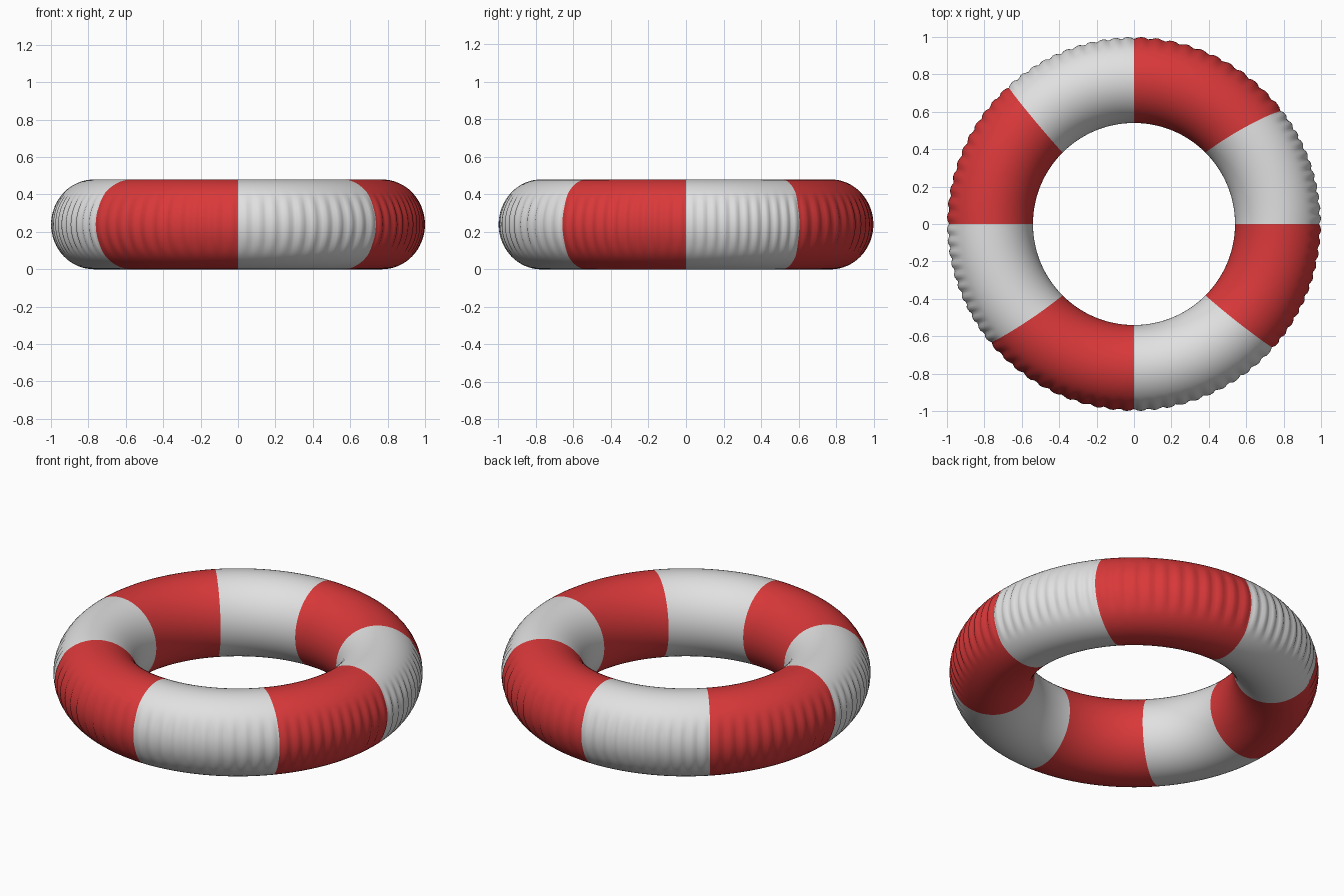
import bpy, math

if "Cube" in bpy.data.objects:
    bpy.data.objects.remove(bpy.data.objects["Cube"])

R, RW, RH = 0.77, 0.23, 0.24        # ring radius, tube half width, tube half height
SEG, TUBE, RIPPLES = 48, 64, 11     # steps per sector, steps round tube, wrinkles per sector
outer = [0, 37.7, 90, 132.6, 180, 219.7, 270, 318.2, 360]   # sector limits on the outside
inner = [45 * k for k in range(9)]                          # sector limits on the inside


def mat(name, col):
    m = bpy.data.materials.new(name)
    m.diffuse_color = (*col, 1)
    m.use_nodes = True
    m.node_tree.nodes["Principled BSDF"].inputs["Base Color"].default_value = m.diffuse_color
    return m


# swept tube, with sector borders slanting from the inner to the outer rim
verts, faces, mats = [], [], []
N = 8 * SEG
for i in range(N):
    k, f = divmod(i, SEG)
    f /= SEG
    ai = inner[k] + (inner[k + 1] - inner[k]) * f
    ao = outer[k] + (outer[k + 1] - outer[k]) * f
    for j in range(TUBE):
        p = 2 * math.pi * j / TUBE
        r = R + RW * math.cos(p)
        t = (r - R + RW) / (2 * RW)
        a = math.radians(ai + (ao - ai) * t)
        # shallow wrinkles on the outer wall only
        mask = max(0.0, min(1.0, (math.cos(p) - 0.72) / 0.2))
        notch = (0.5 + 0.5 * math.cos(2 * math.pi * RIPPLES * f)) ** 2
        r -= 0.011 * mask * notch
        verts.append((r * math.cos(a), r * math.sin(a), RH + RH * math.sin(p)))
        i2, j2 = (i + 1) % N, (j + 1) % TUBE
        faces.append((i * TUBE + j, i2 * TUBE + j, i2 * TUBE + j2, i * TUBE + j2))
        mats.append((k + 1) % 2)      # white first, then red, alternating

me = bpy.data.meshes.new("swim_ring")
me.from_pydata(verts, [], faces)
me.materials.append(mat("red", (0.70, 0.04, 0.042)))
me.materials.append(mat("white", (0.75, 0.75, 0.75)))
for poly, m in zip(me.polygons, mats):
    poly.material_index = m
    poly.use_smooth = True
me.update()
ob = bpy.data.objects.new("swim_ring", me)
bpy.context.collection.objects.link(ob)
